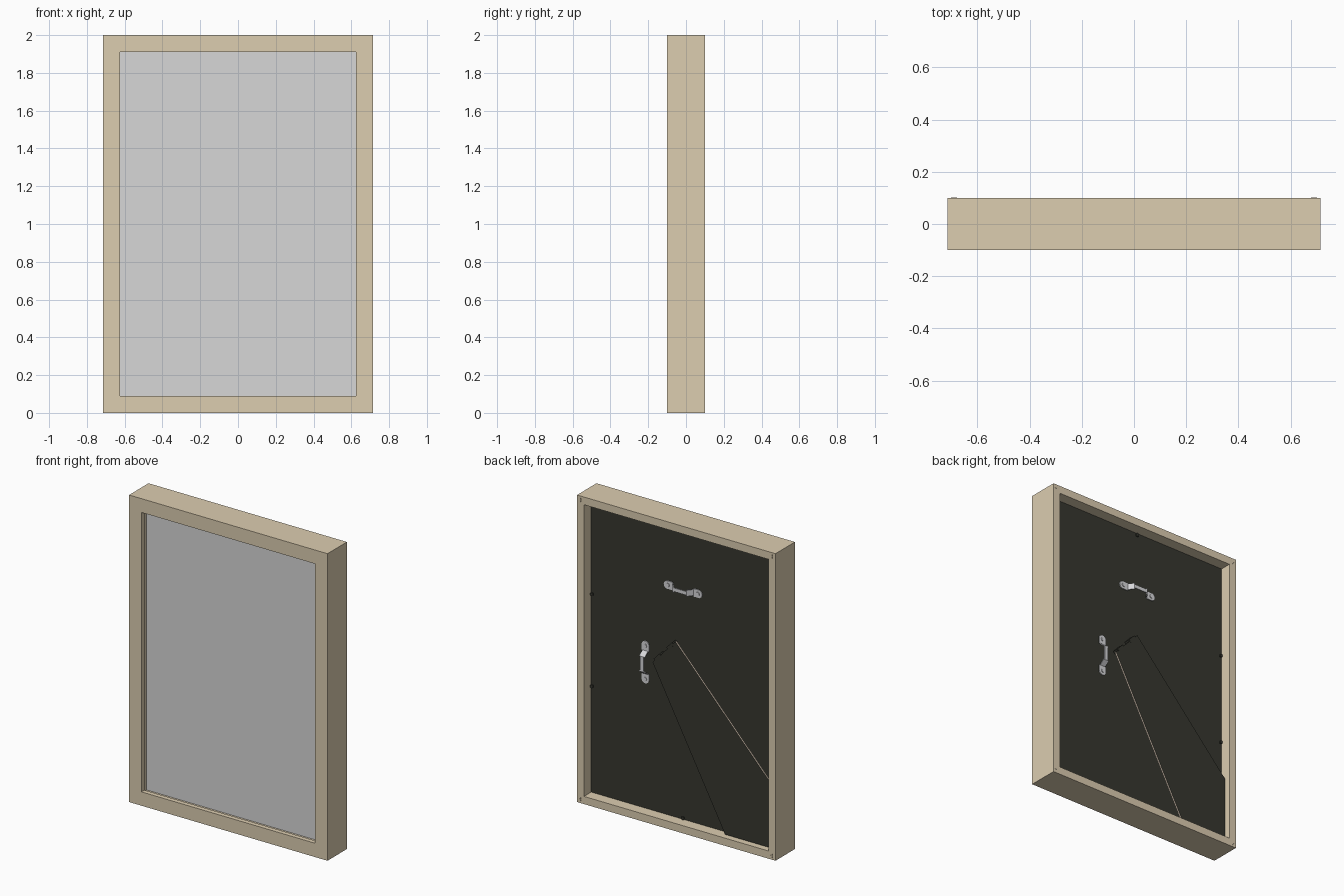
import bpy, bmesh, math
from mathutils import Matrix, Vector

cube = bpy.data.objects.get("Cube")
if cube:
    bpy.data.objects.remove(cube, do_unlink=True)


def material(name, rgb):
    m = bpy.data.materials.new(name)
    m.use_nodes = True
    m.diffuse_color = (*rgb, 1)
    m.node_tree.nodes["Principled BSDF"].inputs["Base Color"].default_value = (*rgb, 1)
    return m


WOOD = material("pale wood", (0.715, 0.61, 0.435))
GLASS = material("grey glass", (0.68, 0.68, 0.68))
BACK = material("dark backing", (0.037, 0.038, 0.029))
CARD = material("card edge", (0.6, 0.5, 0.4))
STEEL = material("bright steel", (0.68, 0.68, 0.7))

W, H, D = 0.715, 2.0, 0.1   # half width, height, half depth
RIM = 0.05                  # width of the rear rim
LIP = 0.09                  # width of the front lip
LIP_Y = -0.07               # rear face of the front lip
GLASS_Y = 0.01              # front face of the glass
PANEL_Y = 0.026             # rear face of the backing
STAND_Y = 0.054             # inner face of the folded stand


def finish(bm, name, *mats):
    bmesh.ops.recalc_face_normals(bm, faces=bm.faces)
    mesh = bpy.data.meshes.new(name)
    bm.to_mesh(mesh)
    bm.free()
    ob = bpy.data.objects.new(name, mesh)
    bpy.context.collection.objects.link(ob)
    for m in mats:
        mesh.materials.append(m)
    return ob


def add_box(bm, lo, hi, turn=Matrix()):
    """Box between two corners, optionally moved by a matrix."""
    lo, hi = Vector(lo), Vector(hi)
    mat = Matrix.Translation((lo + hi) / 2) @ Matrix.Diagonal((*(hi - lo), 1))
    bmesh.ops.create_cube(bm, size=1, matrix=turn @ mat)


def add_disc(bm, centre, radius, depth, turn=Matrix(), sides=16):
    """Short cylinder with its axis along y."""
    mat = Matrix.Translation(centre) @ Matrix.Rotation(math.pi / 2, 4, "X")
    bmesh.ops.create_cone(bm, cap_ends=True, segments=sides, radius1=radius,
                          radius2=radius, depth=depth, matrix=turn @ mat)


def add_prism(bm, points, vec):
    """Flat outline pushed along a vector."""
    face = bm.faces.new([bm.verts.new(p) for p in points])
    grown = bmesh.ops.extrude_face_region(bm, geom=[face])["geom"]
    verts = [g for g in grown if isinstance(g, bmesh.types.BMVert)]
    bmesh.ops.translate(bm, vec=vec, verts=verts)


# Moulding: (inset, y) profile carried round four mitred corners
profile = [(0, -D), (LIP, -D), (LIP, LIP_Y), (RIM, LIP_Y), (RIM, D), (0, D)]
bm = bmesh.new()
loops = []
for sx, top in ((-1, 0), (1, 0), (1, 1), (-1, 1)):
    loops.append([bm.verts.new((sx * (W - i), y, H - i if top else i)) for i, y in profile])
n = len(profile)
for a in range(4):
    p, q = loops[a], loops[(a + 1) % 4]
    for k in range(n):
        bm.faces.new((p[k], q[k], q[(k + 1) % n], p[(k + 1) % n]))
finish(bm, "frame_moulding", WOOD)

# Glass and backing board deep inside the rebate
inner = W - RIM
middle = (GLASS_Y + PANEL_Y) / 2
for name, front, rear, mat in (("glass_pane", GLASS_Y, middle, GLASS),
                               ("backing_board", middle, PANEL_Y, BACK)):
    bm = bmesh.new()
    add_box(bm, (-inner, front, RIM), (inner, rear, H - RIM))
    finish(bm, name, mat)

# Folding stand, flaring towards the lower corner, with pale long edges
outline = [(0.195, 1.038), (0.03, 1.215), (-0.66, 0.472), (-0.66, 0.055), (-0.328, 0.055)]
bm = bmesh.new()
add_prism(bm, [(x, STAND_Y, z) for x, z in outline], (0, 0.012, 0))
bmesh.ops.recalc_face_normals(bm, faces=bm.faces)
for f in bm.faces:
    f.material_index = 1 if f.normal.x * f.normal.z < -0.1 else 0
finish(bm, "folding_stand", BACK, CARD)

# Hinge between the board and the top of the stand
a, b = (Vector((x, 0, z)) for x, z in outline[:2])
run = b - a
turn = Matrix.Translation((a + b) / 2) @ Matrix.Rotation(-math.atan2(run.z, run.x), 4, "Y")
half = run.length / 2
bm = bmesh.new()
for s in (-1, 1):
    lo, hi = sorted((s * half * 0.3, s * half * 0.8))
    add_box(bm, (lo, PANEL_Y, -0.01), (hi, STAND_Y + 0.013, 0.01), turn)
finish(bm, "stand_hinge", BACK)


def hanger(name, x, z, angle):
    """Raised strap with sloping arms and a riveted tab at each end."""
    turn = Matrix.Translation((x, PANEL_Y, z)) @ Matrix.Rotation(angle, 4, "Y")
    bm = bmesh.new()
    for s in (-1, 1):
        lo, hi = sorted((s * 0.075, s * 0.118))
        add_box(bm, (lo, 0, -0.026), (hi, 0.006, 0.026), turn)
        add_disc(bm, (s * 0.112, 0.003, 0), 0.026, 0.006, turn)
        add_disc(bm, (s * 0.108, 0.008, 0), 0.012, 0.006, turn)
        arm = [(0.08, 0), (0.05, 0.04), (0.044, 0.036), (0.074, 0)]
        add_prism(bm, [turn @ Vector((s * u, v, -0.02)) for u, v in arm],
                  turn.to_3x3() @ Vector((0, 0, 0.04)))
    add_box(bm, (-0.05, 0.034, -0.012), (0.05, 0.04, 0.012), turn)
    ob = finish(bm, name, STEEL)
    bpy.ops.object.select_all(action="DESELECT")
    ob.select_set(True)
    bpy.context.view_layer.objects.active = ob
    bpy.ops.object.shade_smooth_by_angle()


hanger("upper_hanger", 0, 1.55, 0)
hanger("side_hanger", 0.272, 1.003, math.pi / 2)

# Small dark retaining tabs round the backing
spots = [(s * (inner - 0.008), 1.043 + t * 0.3) for s in (-1, 1) for t in (-1, 1)]
spots += [(0, RIM + 0.01), (0, H - RIM - 0.014)]
bm = bmesh.new()
for x, z in spots:
    add_box(bm, (x - 0.008, PANEL_Y, z - 0.008), (x + 0.008, PANEL_Y + 0.006, z + 0.008))
    add_disc(bm, (x, PANEL_Y + 0.006, z), 0.011, 0.008, sides=10)
finish(bm, "retaining_tabs", BACK)

# V-shaped corner nails, almost flush with the rear rim
bm = bmesh.new()
for sx in (-1, 1):
    for sz in (-1, 1):
        spot = Matrix.Translation((sx * (W - 0.025), D, H / 2 + sz * (H / 2 - 0.025)))
        for lean in (0, math.pi / 2):
            turn = spot @ Matrix.Rotation(lean, 4, "Y")
            add_box(bm, (-0.012, -0.01, -0.002), (0.012, 0.001, 0.002), turn)
finish(bm, "corner_nails", WOOD)
